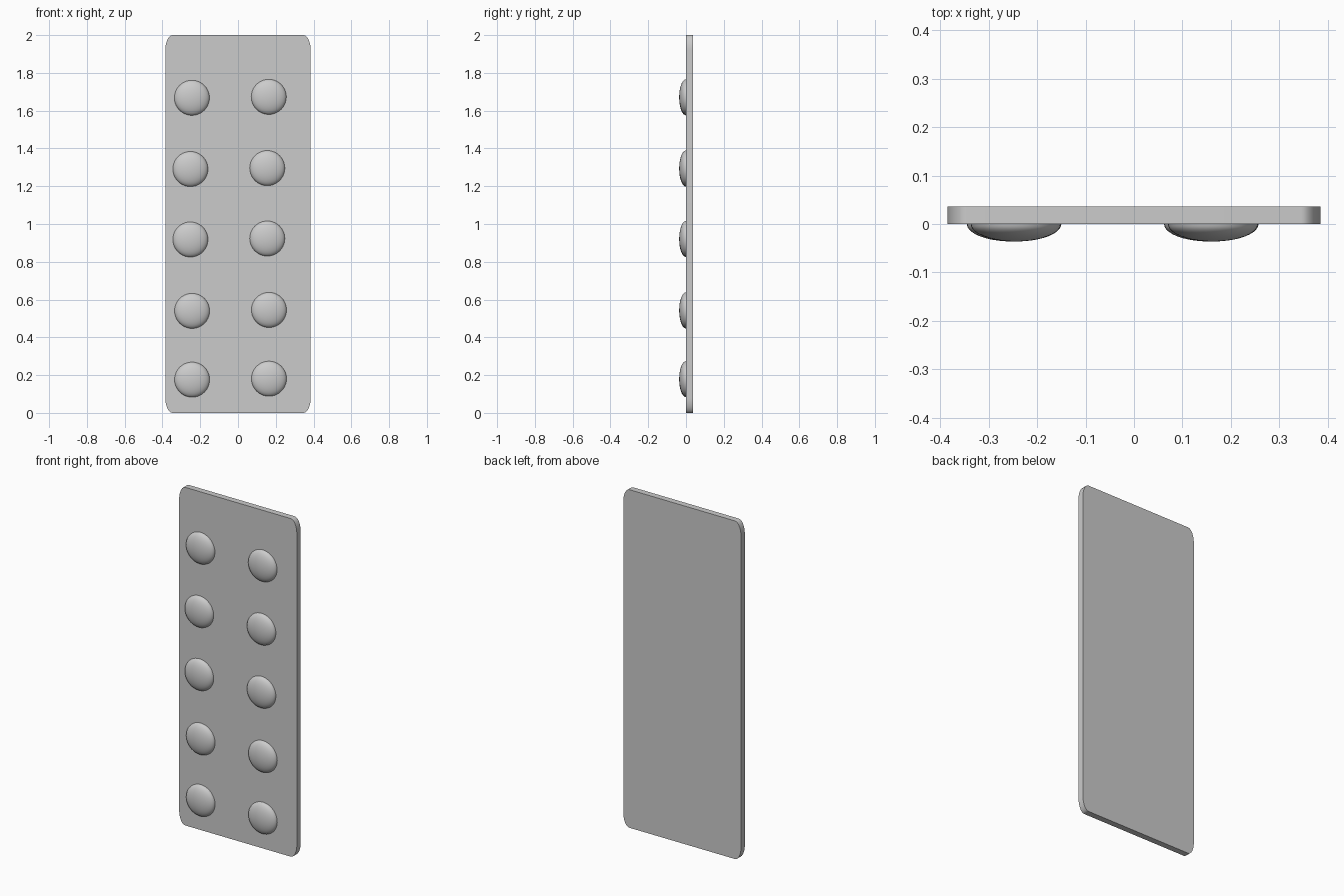
import bpy, bmesh, math

cube = bpy.data.objects.get("Cube")
if cube:
    bpy.data.objects.remove(cube, do_unlink=True)

grey = bpy.data.materials.new("grey")
grey.use_nodes = True
colour = (0.6, 0.6, 0.6, 1)
grey.diffuse_color = colour
grey.node_tree.nodes["Principled BSDF"].inputs["Base Color"].default_value = colour

HALF_W, HEIGHT, THICK = 0.385, 2.0, 0.036
CORNER_X, CORNER_Z, STEPS = 0.04, 0.08, 12
DOME_R, DOME_DEPTH = 0.093, 0.036


def add_object(name, bm, angle):
    bmesh.ops.recalc_face_normals(bm, faces=bm.faces)
    mesh = bpy.data.meshes.new(name)
    bm.to_mesh(mesh)
    bm.free()
    mesh.materials.append(grey)
    obj = bpy.data.objects.new(name, mesh)
    bpy.context.collection.objects.link(obj)
    bpy.ops.object.select_all(action="DESELECT")
    obj.select_set(True)
    bpy.context.view_layer.objects.active = obj
    bpy.ops.object.shade_smooth_by_angle(angle=math.radians(angle))
    return obj


# Flat panel with elliptical corners, extruded towards the back
bm = bmesh.new()
outline = []
for quarter, (sx, sz) in enumerate([(1, 1), (-1, 1), (-1, -1), (1, -1)]):
    for i in range(STEPS + 1):
        a = math.pi / 2 * (quarter + i / STEPS)
        x = sx * (HALF_W - CORNER_X) + CORNER_X * math.cos(a)
        z = HEIGHT / 2 + sz * (HEIGHT / 2 - CORNER_Z) + CORNER_Z * math.sin(a)
        outline.append(bm.verts.new((x, 0, z)))
front = bm.faces.new(outline)
extruded = bmesh.ops.extrude_face_region(bm, geom=[front], use_keep_orig=True)
back = [v for v in extruded["geom"] if isinstance(v, bmesh.types.BMVert)]
bmesh.ops.translate(bm, verts=back, vec=(0, THICK, 0))
add_object("panel", bm, 30)

# Two columns of shallow domes on the front; the rows wander slightly
rows = [(-0.243, 0.176), (-0.243, 0.54), (-0.252, 0.918), (-0.252, 1.291), (-0.244, 1.668)]
for number, (x, z) in enumerate(rows, 1):
    for side, dx, dz in (("right", 0, 0), ("left", 0.407, 0.005)):
        bm = bmesh.new()
        bmesh.ops.create_uvsphere(bm, u_segments=40, v_segments=20, radius=1)
        # Keep the upper half, then turn it to face the front
        lower = [v for v in bm.verts if v.co.z < -0.001]
        bmesh.ops.delete(bm, geom=lower, context="VERTS")
        for v in bm.verts:
            px, py, pz = v.co
            v.co = (px * DOME_R, -pz * DOME_DEPTH, py * DOME_R)
        dome = add_object(f"{side}_dome_{number}", bm, 60)
        dome.location = (x + dx, 0, z + dz)
        # An open shell can be oriented either way, so face it outwards
        if sum(p.normal.y for p in dome.data.polygons) > 0:
            dome.data.flip_normals()
